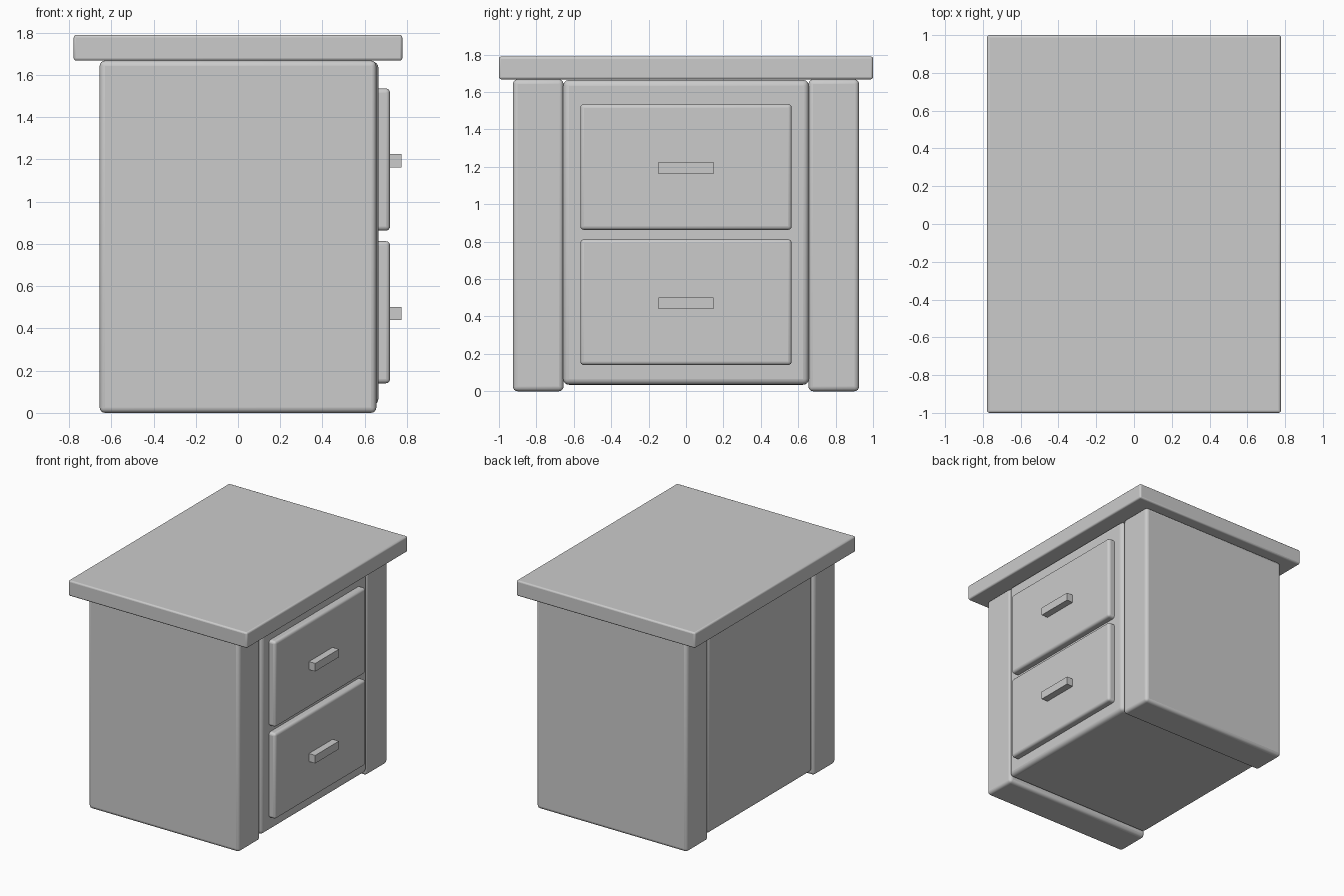
import bpy

if "Cube" in bpy.data.objects:
    bpy.data.objects.remove(bpy.data.objects["Cube"])


def box(name, x, y, z, bevel=0.0, segments=4):
    """Rounded box from (min, max) extents on each axis."""
    bpy.ops.mesh.primitive_cube_add(
        size=1, location=[(a + b) / 2 for a, b in (x, y, z)])
    ob = bpy.context.object
    ob.name = name
    ob.scale = [b - a for a, b in (x, y, z)]
    bpy.ops.object.transform_apply(location=False, rotation=False, scale=True)
    if bevel:
        mod = ob.modifiers.new("rounded_edges", 'BEVEL')
        mod.width = bevel
        mod.segments = segments
        bpy.ops.object.shade_smooth_by_angle()
    return ob


# Overhanging table top
box("table_top", (-0.778, 0.778), (-1, 1), (1.668, 1.79), 0.012, 3)

# Thick side panels standing on the floor
for side, y in (("front", (-0.925, -0.655)), ("back", (0.655, 0.925))):
    box(side + "_side_panel", (-0.655, 0.655), y, (0.0, 1.668), 0.025)

# Cabinet body between the panels, raised off the floor
box("cabinet_body", (-0.645, 0.665), (-0.657, 0.657), (0.035, 1.665), 0.032)

# Two drawers, each with a bar handle
for level, z in (("lower", 0.14), ("upper", 0.863)):
    box(level + "_drawer", (0.60, 0.72), (-0.565, 0.565), (z, z + 0.673), 0.02)
    box(level + "_handle", (0.70, 0.775), (-0.147, 0.147), (z + 0.299, z + 0.362))
